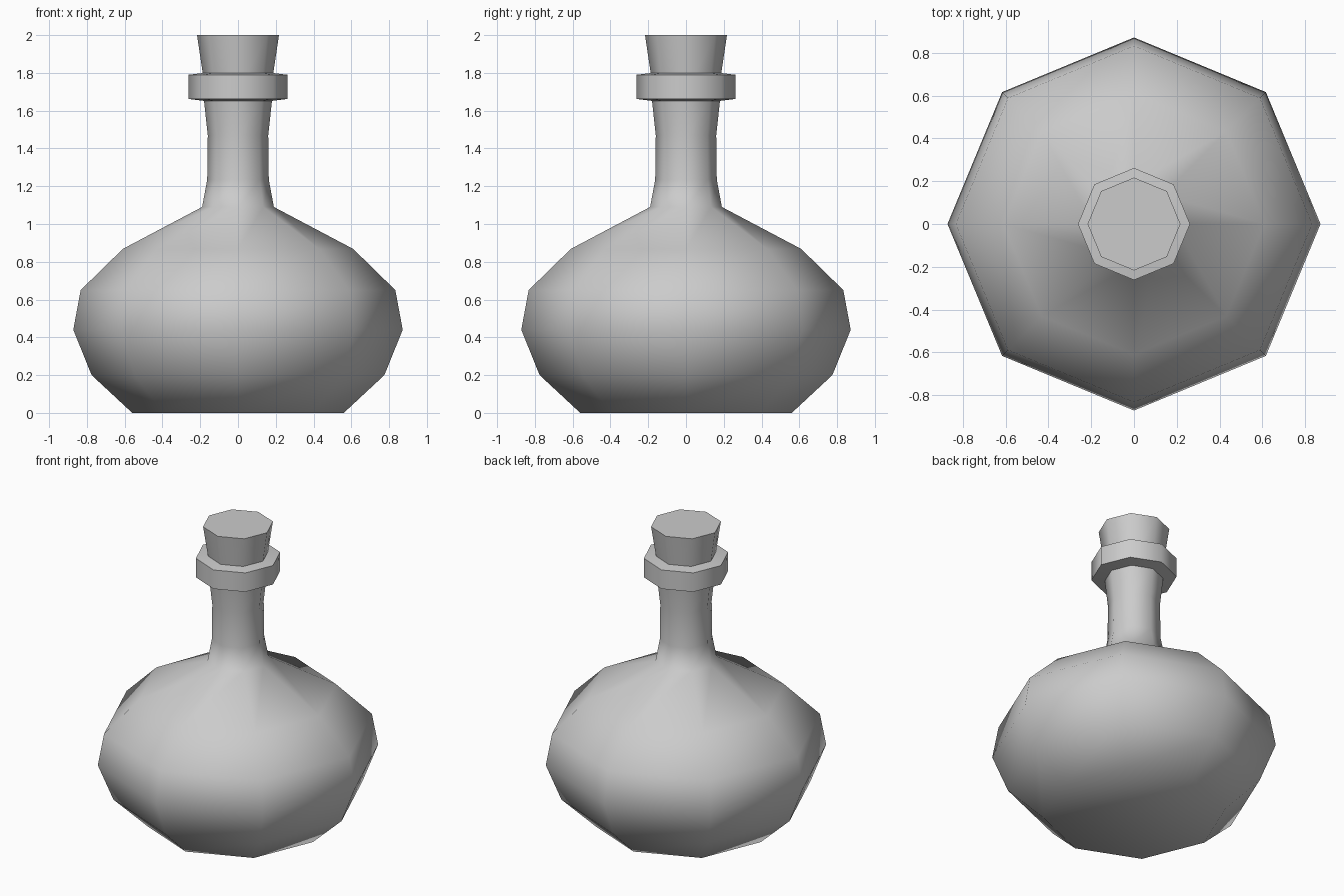
import bpy, bmesh, math

if "Cube" in bpy.data.objects:
    bpy.data.objects.remove(bpy.data.objects["Cube"])

SIDES = 8


def lathe(name, profile, cap_bottom=True, cap_top=True):
    """Revolve (radius, height) points into an eight-sided solid."""
    bm = bmesh.new()
    rings = []
    for r, z in profile:
        rings.append([bm.verts.new((r * math.cos(i * math.tau / SIDES),
                                    r * math.sin(i * math.tau / SIDES), z))
                      for i in range(SIDES)])
    for low, high in zip(rings, rings[1:]):
        for i in range(SIDES):
            j = (i + 1) % SIDES
            bm.faces.new((low[i], low[j], high[j], high[i]))
    if cap_bottom:
        bm.faces.new(rings[0][::-1])
    if cap_top:
        bm.faces.new(rings[-1])
    mesh = bpy.data.meshes.new(name)
    bm.to_mesh(mesh)
    bm.free()
    obj = bpy.data.objects.new(name, mesh)
    bpy.context.collection.objects.link(obj)
    bpy.ops.object.select_all(action='DESELECT')
    obj.select_set(True)
    bpy.context.view_layer.objects.active = obj
    bpy.ops.object.shade_smooth_by_angle(angle=math.radians(58))
    return obj


# Bottle: squat belly, narrow neck and projecting lip
lathe("bottle", [
    (0.56, 0.0), (0.775, 0.2), (0.872, 0.44), (0.833, 0.65), (0.61, 0.868),
    (0.19, 1.09), (0.163, 1.235), (0.16, 1.47), (0.18, 1.652),
    (0.262, 1.662), (0.262, 1.79), (0.18, 1.80)], cap_top=False)

# Tapered stopper seated in the mouth
lathe("cork", [(0.172, 1.70), (0.217, 2.0)])
